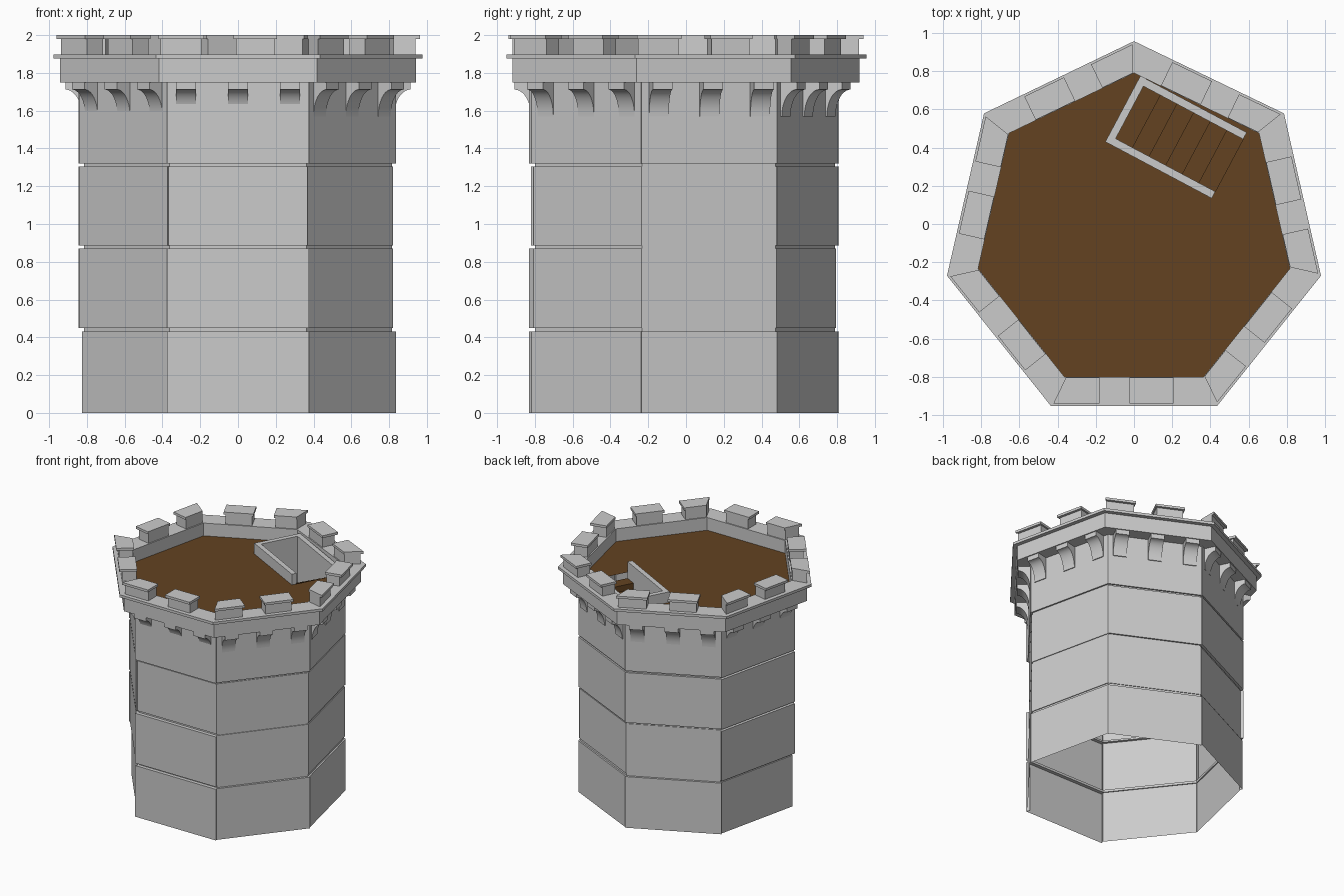
import bpy, bmesh
from math import sin, cos, pi, radians
from mathutils import Vector

if "Cube" in bpy.data.objects:
    bpy.data.objects.remove(bpy.data.objects["Cube"])

CY = -0.047          # heptagon centre so the bounding box is centred
N = 7


def corner(k, r, z=0.0):
    a = pi / 2 + k * 2 * pi / N
    return Vector((r * cos(a), CY + r * sin(a), z))


def make(name, bm, mat=None, recalc=True):
    if recalc:
        bmesh.ops.recalc_face_normals(bm, faces=bm.faces)
    me = bpy.data.meshes.new(name)
    bm.to_mesh(me)
    bm.free()
    ob = bpy.data.objects.new(name, me)
    bpy.context.collection.objects.link(ob)
    if mat:
        me.materials.append(mat)
    return ob


def add_prism(bm, low, high):
    """Closed solid between two matching loops of points."""
    a = [bm.verts.new(p) for p in low]
    b = [bm.verts.new(p) for p in high]
    n = len(a)
    bm.faces.new(a[::-1])
    bm.faces.new(b)
    for i in range(n):
        j = (i + 1) % n
        bm.faces.new((a[i], a[j], b[j], b[i]))


def ring(name, profile):
    """Sweep a closed (radius, z) profile around the heptagon."""
    bm = bmesh.new()
    loops = [[bm.verts.new(corner(k, r, z)) for r, z in profile] for k in range(N)]
    m = len(profile)
    for k in range(N):
        p, q = loops[k], loops[(k + 1) % N]
        for i in range(m):
            j = (i + 1) % m
            bm.faces.new((p[i], q[i], q[j], p[j]))
    return make(name, bm)


wood = bpy.data.materials.new("brown_wood")
wood.diffuse_color = (0.125, 0.055, 0.015, 1)
wood.use_nodes = True
wood.node_tree.nodes["Principled BSDF"].inputs["Base Color"].default_value = wood.diffuse_color

# Wall tiers: shallow panels, each pushed out a little differently
CORE = 0.836
tiers = [(0.0, 0.43), (0.45, 0.87), (0.885, 1.305), (1.32, 1.75)]
radii = [(.857, .846, .846, .869, .857, .850, .850),
         (.842, .867, .860, .869, .843, .843, .842),
         (.857, .867, .860, .847, .843, .843, .850),
         (.857, .867, .860, .869, .857, .850, .850)]
for t, (z0, z1) in enumerate(tiers):
    bm = bmesh.new()
    for k in range(N):
        def quad(r):
            return [bm.verts.new(p) for p in (corner(k, r, z0), corner(k + 1, r, z0),
                                              corner(k + 1, r, z1), corner(k, r, z1))]
        o, c = quad(radii[t][k]), quad(CORE)
        bm.faces.new(o)
        for i in range(4):
            if t == 0 and i == 0:
                continue          # bottom stays open
            j = (i + 1) % 4
            bm.faces.new((o[j], o[i], c[i], c[j]))
    make(f"wall_tier_{t + 1}", bm, recalc=False)

# Recessed joints between tiers
bm = bmesh.new()
for (_, z0), (z1, _) in zip(tiers, tiers[1:]):
    for k in range(N):
        bm.faces.new([bm.verts.new(p) for p in (corner(k, CORE, z0), corner(k + 1, CORE, z0),
                                                corner(k + 1, CORE, z1), corner(k, CORE, z1))])
make("wall_joints", bm, recalc=False)

# Parapet and its projecting rim
ring("parapet", [(CORE, 1.75), (.966, 1.75), (.966, 1.875), (CORE, 1.875)])
ring("parapet_rim", [(CORE, 1.875), (1.003, 1.875), (1.003, 1.897), (CORE, 1.897)])

# Corbels: three concave brackets per side
prof = [(.76, 1.57), (.773, 1.57)]
for i in range(1, 11):
    a = i / 10 * pi / 2
    prof.append((.862 - .089 * cos(a), 1.57 + .142 * sin(a)))
prof += [(.862, 1.75), (.76, 1.75)]
bm = bmesh.new()
for k in range(N):
    mid = pi / 2 + (k + .5) * 2 * pi / N
    out, along = Vector((cos(mid), sin(mid), 0)), Vector((-sin(mid), cos(mid), 0))
    for s in (-.275, 0, .275):
        def loop(d):
            return [Vector((0, CY, z)) + out * r + along * d for r, z in prof]
        add_prism(bm, loop(s - .053), loop(s + .053))
corbels = make("corbels", bm)
bpy.context.view_layer.objects.active = corbels
corbels.select_set(True)
bpy.ops.object.shade_smooth_by_angle(angle=radians(30))


# Merlons: on each side one at the corner and one in the middle
def merlon_part(bm, k, s0, s1, rin, rout, z0, z1):
    def pts(z):
        res = []
        for r, order in ((rout, (s0, s1)), (rin, (s1, s0))):
            a, b = corner(k, r, z), corner(k + 1, r, z)
            d, half = (b - a).normalized(), (b - a).length / 2
            for s in order:
                # distances run from the outer corner; clamp to the mitre
                res.append((a + b) / 2 + d * max(s - .435, -half + (0.008 if s0 < .05 else 0)))
        return res
    add_prism(bm, pts(z0), pts(z1))


body, caps = bmesh.new(), bmesh.new()
for k in range(N):
    for s0, s1 in ((-.1, .255), (.412, .642)):
        merlon_part(body, k, s0 + .012, s1 - .012, .846, .966, 1.895, 1.98)
        merlon_part(caps, k, s0, s1, CORE + .003, .99, 1.98, 2.0)
make("merlons", body)
make("merlon_caps", caps)

# Stairwell frame: u runs along the stair, v across it
FLOOR, TOP, BASE = 1.79, 1.88, 1.44
U = Vector((cos(radians(-28)), sin(radians(-28)), 0))
V = Vector((-U.y, U.x, 0))
O = Vector((-.15, .43, 0))
L, W, T = .63, .39, .04


def rect(u0, u1, v0, v1, z):
    return [O + U * u + V * v + Vector((0, 0, z))
            for u, v in ((u0, v0), (u1, v0), (u1, v1), (u0, v1))]


# Roof floor with the stair opening
bm = bmesh.new()
edges = []
for pts in ([corner(k, CORE, FLOOR) for k in range(N)], rect(T, L, T, W - T, FLOOR)):
    vs = [bm.verts.new(p) for p in pts]
    edges += [bm.edges.new((vs[i], vs[(i + 1) % len(vs)])) for i in range(len(vs))]
bmesh.ops.triangle_fill(bm, edges=edges, use_beauty=True, normal=(0, 0, 1))
for f in bm.faces:
    f.normal_update()
    if f.normal.z < 0:
        f.normal_flip()
make("roof_floor", bm, wood, recalc=False)

# Stairwell walls
plan = [(0, 0), (L, 0), (L, T), (T, T), (T, W - T), (L, W - T), (L, W), (0, W)]
bm = bmesh.new()
add_prism(bm, *[[O + U * u + V * v + Vector((0, 0, z)) for u, v in plan] for z in (BASE, TOP)])
make("stairwell_wall", bm)

# Steps going down towards the closed end
bm = bmesh.new()
n = 6
depth = (L - T) / n
for i in range(n):
    u1 = L - i * depth
    z = FLOOR - .05 * (i + 1)
    add_prism(bm, rect(u1 - depth, u1, T, W - T, z - .05), rect(u1 - depth, u1, T, W - T, z))
make("steps", bm, wood)
